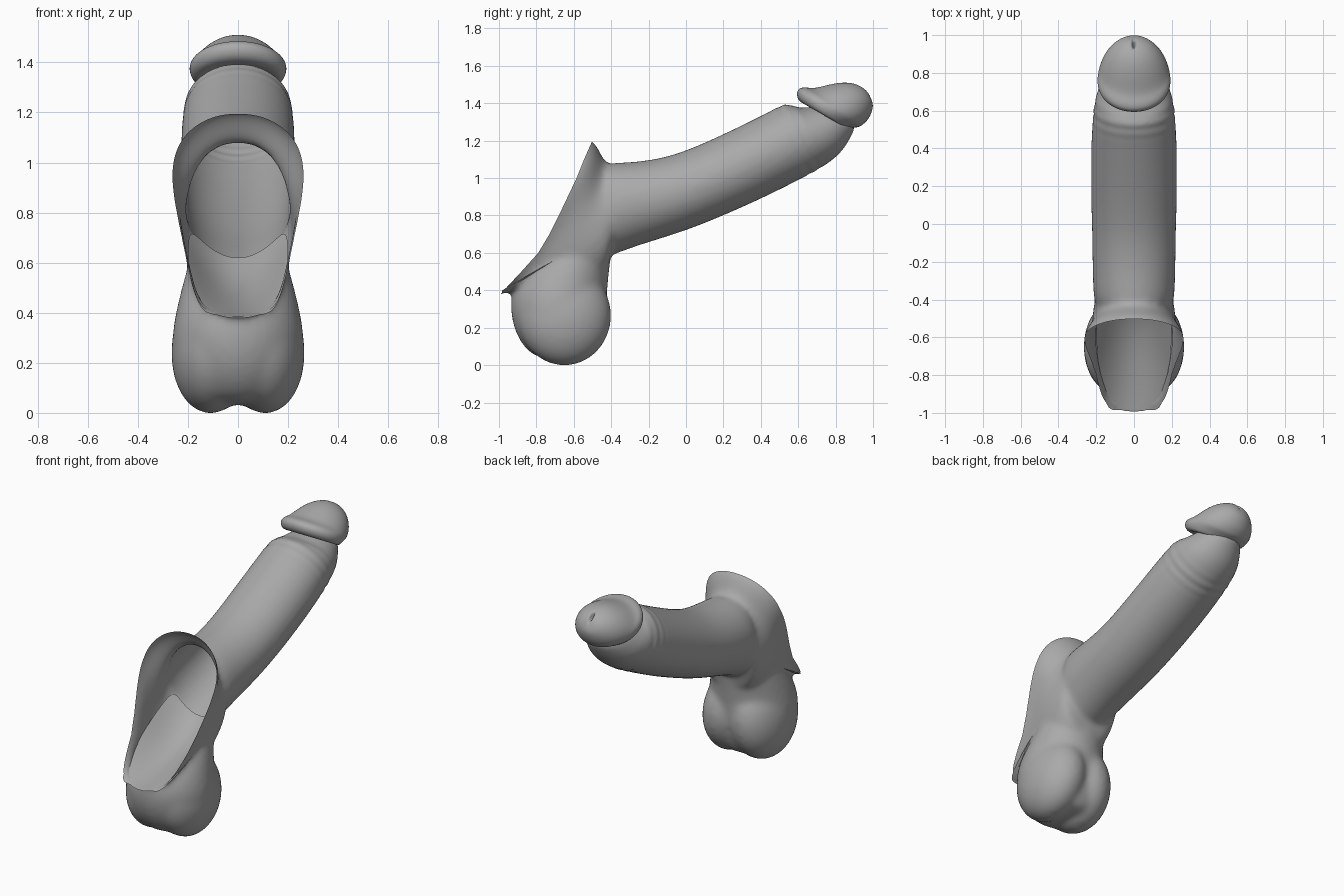
import bpy, bmesh, math
from mathutils import Vector

if "Cube" in bpy.data.objects:
    bpy.data.objects.remove(bpy.data.objects["Cube"])

N = 22  # points per ring


def interp(table, v):
    # piecewise linear lookup, extended linearly past both ends
    for (a, fa), (b, fb) in zip(table, table[1:]):
        if v <= b:
            break
    return fa + (fb - fa) * (v - a) / (b - a)


def opening_y(z):
    return interp([(.37, -1.0), (.42, -.955), (.5, -.88), (.6, -.79), (.7, -.73),
                   (.8, -.68), (1.0, -.585), (1.1, -.545), (1.19, -.505)], z)


def ring(ty, tz, by, bz, w):
    # ellipse spanning a top point and a bottom point in the side view
    top, bot = Vector((0, ty, tz)), Vector((0, by, bz))
    mid, half = (top + bot) / 2, (top - bot) / 2
    return [mid + half * math.cos(2 * math.pi * i / N)
            + Vector((w * math.sin(2 * math.pi * i / N), 0, 0)) for i in range(N)]


def loft(name, rings, closed=True):
    bm = bmesh.new()
    vs = [[bm.verts.new(p) for p in r] for r in rings]
    n = len(rings[0])
    for a, b in zip(vs, vs[1:]):
        for i in range(n if closed else n - 1):
            j = (i + 1) % n
            bm.faces.new((a[i], a[j], b[j], b[i]))
    if closed:
        bm.faces.new(vs[0])
        bm.faces.new(vs[-1])
    bmesh.ops.recalc_face_normals(bm, faces=bm.faces)
    me = bpy.data.meshes.new(name)
    bm.to_mesh(me)
    bm.free()
    ob = bpy.data.objects.new(name, me)
    bpy.context.collection.objects.link(ob)
    m = ob.modifiers.new("Smooth", 'SUBSURF')
    m.levels = m.render_levels = 2
    apply_all(ob)
    return ob


def apply_all(ob):
    bpy.ops.object.select_all(action='DESELECT')
    ob.select_set(True)
    bpy.context.view_layer.objects.active = ob
    bpy.ops.object.convert(target='MESH')


# base with flared rim
half = [(0, 1.212), (.1, 1.2), (.185, 1.155), (.247, 1.08), (.272, .98), (.258, .85),
        (.232, .72), (.21, .6), (.182, .46), (.155, .385), (.08, .345), (0, .335)]
rim = half + [(-x, z) for x, z in half[-2:0:-1]]


def rim_ring(dy, sx, sz):
    return [Vector((x * sx, opening_y(z) + dy, .78 + (z - .78) * sz)) for x, z in rim]


base = loft("base", [rim_ring(-.14, 1.02, 1.02), rim_ring(-.06, 1.02, 1.02),
                     rim_ring(0, 1.0, 1.0), rim_ring(.04, .93, .82),
                     ring(-.43, 1.085, -.62, .33, .225),
                     ring(-.38, 1.075, -.43, .45, .215),
                     ring(-.33, 1.06, -.41, .52, .19)])

# shaft
shaft = loft("shaft", [ring(*r) for r in [
    (-.47, 1.06, -.45, .56, .2), (-.42, 1.085, -.36, .6, .218),
    (-.3, 1.085, -.2, .655, .222), (-.1, 1.11, 0, .715, .225),
    (.1, 1.19, .22, .805, .23), (.3, 1.285, .42, .895, .23),
    (.45, 1.36, .6, .985, .226), (.54, 1.41, .75, 1.065, .212),
    (.575, 1.385, .83, 1.13, .195), (.6, 1.375, .875, 1.2, .17),
    (.66, 1.38, .91, 1.27, .14), (.7, 1.39, .91, 1.29, .1)]])

# scrotum: a tapering sac plus two mirrored lobes
sac = loft("sac", [ring(a, z, b, z, w) for z, a, b, w in [
    (.03, -.78, -.52, .13), (.08, -.86, -.47, .2), (.18, -.92, -.435, .25),
    (.28, -.94, -.425, .268), (.36, -.94, -.42, .26), (.45, -.91, -.415, .24),
    (.56, -.82, -.4, .212), (.68, -.7, -.4, .17)]])
lobes = []
for s in (-1, 1):
    bpy.ops.mesh.primitive_uv_sphere_add(segments=48, ring_count=32, radius=1,
                                         location=(s * .093, -.65, .265))
    ob = bpy.context.object
    ob.scale = (.172, .25, .268)
    ob.rotation_euler[1] = s * math.radians(-6)
    bpy.ops.object.transform_apply(location=True, rotation=True, scale=True)
    lobes.append(ob)

# fuse into one skin
bpy.ops.object.select_all(action='DESELECT')
for ob in [base, shaft, sac] + lobes:
    ob.select_set(True)
bpy.context.view_layer.objects.active = base
bpy.ops.object.join()
body = bpy.context.object
body.name = "body"
m = body.modifiers.new("Fuse", 'REMESH')
m.mode, m.voxel_size = 'VOXEL', .014
m = body.modifiers.new("Relax", 'SMOOTH')
m.factor, m.iterations = .5, 18
apply_all(body)

# open the back along the curved rim
bm = bmesh.new()
bm.from_mesh(body.data)
for v in bm.verts:
    v.co.y -= opening_y(v.co.z)
bmesh.ops.bisect_plane(bm, geom=bm.verts[:] + bm.edges[:] + bm.faces[:],
                       plane_co=(0, 0, 0), plane_no=(0, 1, 0), clear_inner=True)
for v in bm.verts:
    v.co.y += opening_y(v.co.z)
    # faint skin folds behind the glans
    x, y, z = v.co
    d = y + .45 * (z - 1.2)
    v.co += v.normal * .002 * math.sin(d * 95) * math.exp(-((d - .6) / .07) ** 2)
bm.to_mesh(body.data)
bm.free()

# inner floor closing off the scrotum inside the opening
floor = loft("inner_floor", [
    [Vector((w * t, y, z + lift * t * t)) for t in (-1, -.7, -.35, 0, .35, .7, 1)]
    for y, z, w, lift in [(-.985, .385, .135, .015), (-.9, .4, .165, .05),
                          (-.75, .435, .192, .1), (-.6, .48, .2, .14),
                          (-.48, .54, .2, .14), (-.38, .615, .19, .12)]], closed=False)

# glans
glans = loft("glans", [ring(*r) for r in [
    (.68, 1.39, .87, 1.28, .11), (.62, 1.395, .86, 1.262, .155),
    (.588, 1.43, .87, 1.26, .185), (.592, 1.48, .9, 1.268, .198),
    (.635, 1.49, .93, 1.272, .194), (.68, 1.477, .948, 1.285, .186),
    (.76, 1.502, .97, 1.305, .168), (.86, 1.518, .988, 1.335, .13),
    (.94, 1.495, .999, 1.37, .08), (.98, 1.455, 1.0, 1.4, .033)]])
m = glans.modifiers.new("Fine", 'SUBSURF')
m.levels = m.render_levels = 1
apply_all(glans)
for v in glans.data.vertices:  # small slit near the tip
    x, y, z = v.co
    k = math.exp(-(x / .009) ** 2 - ((y - .955) / .02) ** 2) if z > 1.42 else 0
    v.co += Vector((0, -.02, -.02)) * k

grey = bpy.data.materials.new("grey")
grey.diffuse_color = (.4, .4, .4, 1)
grey.use_nodes = True
grey.node_tree.nodes["Principled BSDF"].inputs["Base Color"].default_value = grey.diffuse_color
for ob in (body, floor, glans):
    ob.data.materials.clear()
    ob.data.materials.append(grey)
    for p in ob.data.polygons:
        p.use_smooth = True
        p.material_index = 0
